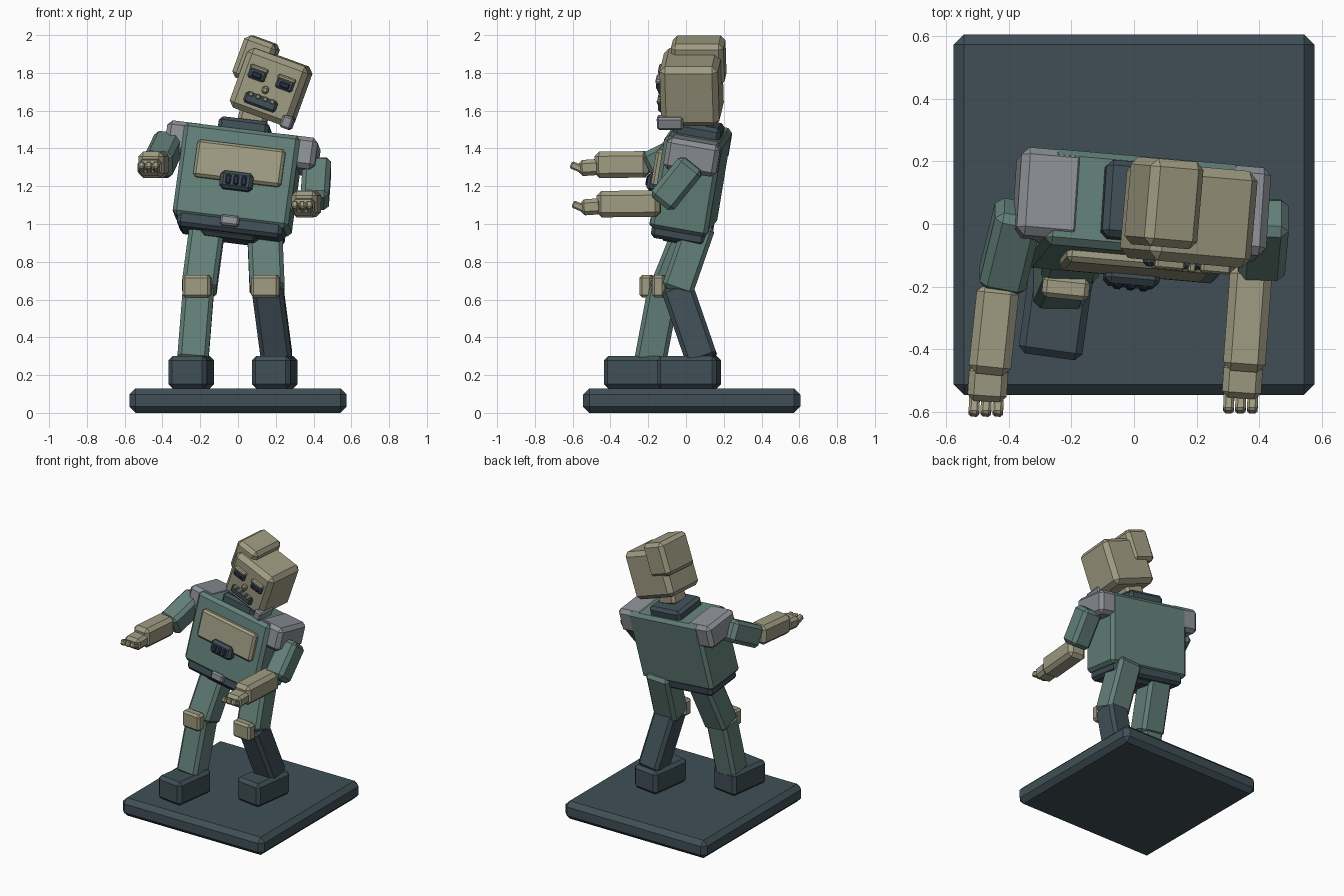
import bpy, bmesh
from math import radians
from mathutils import Matrix, Vector, Euler

cube = bpy.data.objects.get("Cube")
if cube:
    bpy.data.objects.remove(cube, do_unlink=True)


def material(name, rgb):
    m = bpy.data.materials.new(name)
    m.use_nodes = True
    m.diffuse_color = (*rgb, 1)
    m.node_tree.nodes["Principled BSDF"].inputs["Base Color"].default_value = (*rgb, 1)
    return m


GREEN = material("dull green", (0.125, 0.216, 0.19))
TAN = material("tan", (0.345, 0.328, 0.223))
DARK = material("dark slate", (0.05, 0.078, 0.094))
GREY = material("grey metal", (0.26, 0.275, 0.3))
NAVY = material("navy", (0.022, 0.031, 0.062))


def frame(loc, rx=0, ry=0, rz=0):
    angles = Euler((radians(rx), radians(ry), radians(rz)))
    return Matrix.Translation(loc) @ angles.to_matrix().to_4x4()


def box(name, mat, size, loc, parent=Matrix(), chamfer=0.02):
    """Chamfered block, placed in a parent frame."""
    bm = bmesh.new()
    bmesh.ops.create_cube(bm, size=1)
    bmesh.ops.scale(bm, vec=size, verts=bm.verts)
    bmesh.ops.bevel(bm, geom=bm.edges[:], offset=chamfer, segments=1,
                    affect='EDGES', profile=0.5)
    me = bpy.data.meshes.new(name)
    bm.to_mesh(me)
    bm.free()
    me.materials.append(mat)
    ob = bpy.data.objects.new(name, me)
    ob.matrix_world = parent @ Matrix.Translation(loc)
    bpy.context.collection.objects.link(ob)
    return ob


def limb(name, mat, a, b, width, depth, chamfer=0.02):
    """Chamfered block running from point a to point b."""
    a, b = Vector(a), Vector(b)
    z = (b - a).normalized()
    x = (Vector((1, 0, 0)) - z * z.x).normalized()
    y = z.cross(x)
    rot = Matrix((x, y, z)).transposed().to_4x4()
    return box(name, mat, (width, depth, (b - a).length), (0, 0, 0),
               Matrix.Translation((a + b) / 2) @ rot, chamfer)


# Base plate
box("base_plate", DARK, (1.15, 1.15, 0.13), (0, 0.03, 0.065), chamfer=0.033)

# Torso and everything fixed to it
torso = frame((0, 0.025, 1.235), -10, 7, -5)
box("torso", GREEN, (0.62, 0.31, 0.5), (0, 0, 0), torso, 0.022)
box("belt", DARK, (0.56, 0.29, 0.09), (0, 0, -0.26), torso)
box("hips", DARK, (0.3, 0.2, 0.1), (0, 0, -0.28), torso)
box("buckle", GREY, (0.1, 0.05, 0.055), (0, -0.15, -0.25), torso, 0.01)
box("chest_plate", TAN, (0.47, 0.05, 0.2), (0.01, -0.165, 0.06), torso, 0.015)
box("chest_grille", DARK, (0.175, 0.07, 0.095), (0.01, -0.185, -0.04), torso, 0.018)
for i in (-1, 0, 1):
    box("grille_knob", NAVY, (0.028, 0.03, 0.05), (0.01 + i * 0.042, -0.215, -0.04), torso, 0.006)
box("collar", DARK, (0.27, 0.25, 0.08), (0, 0, 0.27), torso)
for side, s in (("left", 1), ("right", -1)):
    box(side + "_shoulder_pad", GREY, (0.205, 0.285, 0.17), (s * 0.3, 0.01, 0.17), torso, 0.025)

# Neck and head
box("neck", TAN, (0.15, 0.14, 0.14), (0, 0, 0), frame((0.085, 0.05, 1.58), 0, 14, -5))
head = frame((0.175, 0.03, 1.725), 0, 20, -5)
box("head", TAN, (0.345, 0.31, 0.335), (0, 0, 0), head, 0.03)
box("head_crest", TAN, (0.18, 0.28, 0.235), (-0.125, 0.03, 0.103), head, 0.025)
box("jaw_patch", GREY, (0.06, 0.14, 0.07), (0.155, -0.105, -0.142), head, 0.01)
for side, s in (("left", 1), ("right", -1)):
    box(side + "_eye_socket", DARK, (0.095, 0.03, 0.06), (s * 0.078, -0.158, 0.042), head, 0.01)
    box(side + "_eye", NAVY, (0.055, 0.03, 0.03), (s * 0.078, -0.165, 0.038), head, 0.006)
    box(side + "_brow", TAN, (0.1, 0.04, 0.024), (s * 0.078, -0.16, 0.074), head, 0.007)
box("nose", TAN, (0.035, 0.04, 0.04), (-0.01, -0.16, -0.02), head, 0.01)
box("mouth", DARK, (0.18, 0.035, 0.062), (-0.012, -0.158, -0.088), head, 0.012)
for i in range(4):
    box("tooth", TAN, (0.024, 0.03, 0.024), (-0.072 + i * 0.04, -0.168, -0.066), head, 0.005)

# Arms: shoulder, elbow, wrist
ARMS = {
    "left": ((0.42, 0.035, 1.32), (0.405, -0.135, 1.11), (0.35, -0.47, 1.105)),
    "right": ((-0.365, 0.05, 1.43), (-0.425, -0.195, 1.305), (-0.462, -0.48, 1.313)),
}
for side, (shoulder, elbow, wrist) in ARMS.items():
    limb(side + "_upper_arm", GREEN, shoulder, elbow, 0.15, 0.155, 0.025)
    e, w = Vector(elbow), Vector(wrist)
    e.x = w.x + (0.025 if side == "left" else 0.03)
    e.z = w.z + 0.003
    limb(side + "_forearm", TAN, e, w, 0.135, 0.14, 0.025)
    palm_end = w + Vector((-0.008, -0.085, -0.018))
    limb(side + "_hand", TAN, w + Vector((0, 0.03, -0.01)), palm_end, 0.125, 0.085)
    for i in (-1, 0, 1):
        root = palm_end + Vector((i * 0.038, 0.025, -0.01))
        limb(side + "_finger", TAN, root, root + Vector((-0.003, -0.07, 0.03)), 0.034, 0.04, 0.008)

# Legs: hip, knee, ankle, foot centre
LEGS = {
    "left": ((0.14, 0.075, 1.0), (0.155, -0.05, 0.64), (0.208, 0.088, 0.27), (0.195, 0.015), DARK),
    "right": ((-0.16, 0.03, 1.0), (-0.208, -0.115, 0.64), (-0.24, -0.19, 0.27), (-0.247, -0.265), GREEN),
}
for side, (hip, knee, ankle, foot, shin_mat) in LEGS.items():
    limb(side + "_thigh", GREEN, hip, knee, 0.185, 0.17, 0.022)
    limb(side + "_shin", shin_mat, Vector(knee) + Vector((0, 0, 0.03)), ankle, 0.165, 0.17, 0.022)
    box(side + "_knee_pad", TAN, (0.15, 0.07, 0.12), (0, -0.09, 0.03), frame(knee, 0, 0, -6), 0.015)
    box(side + "_foot", DARK, (0.205, 0.32, 0.17), (0, 0, 0), frame((*foot, 0.215), 0, 0, -8), 0.022)
